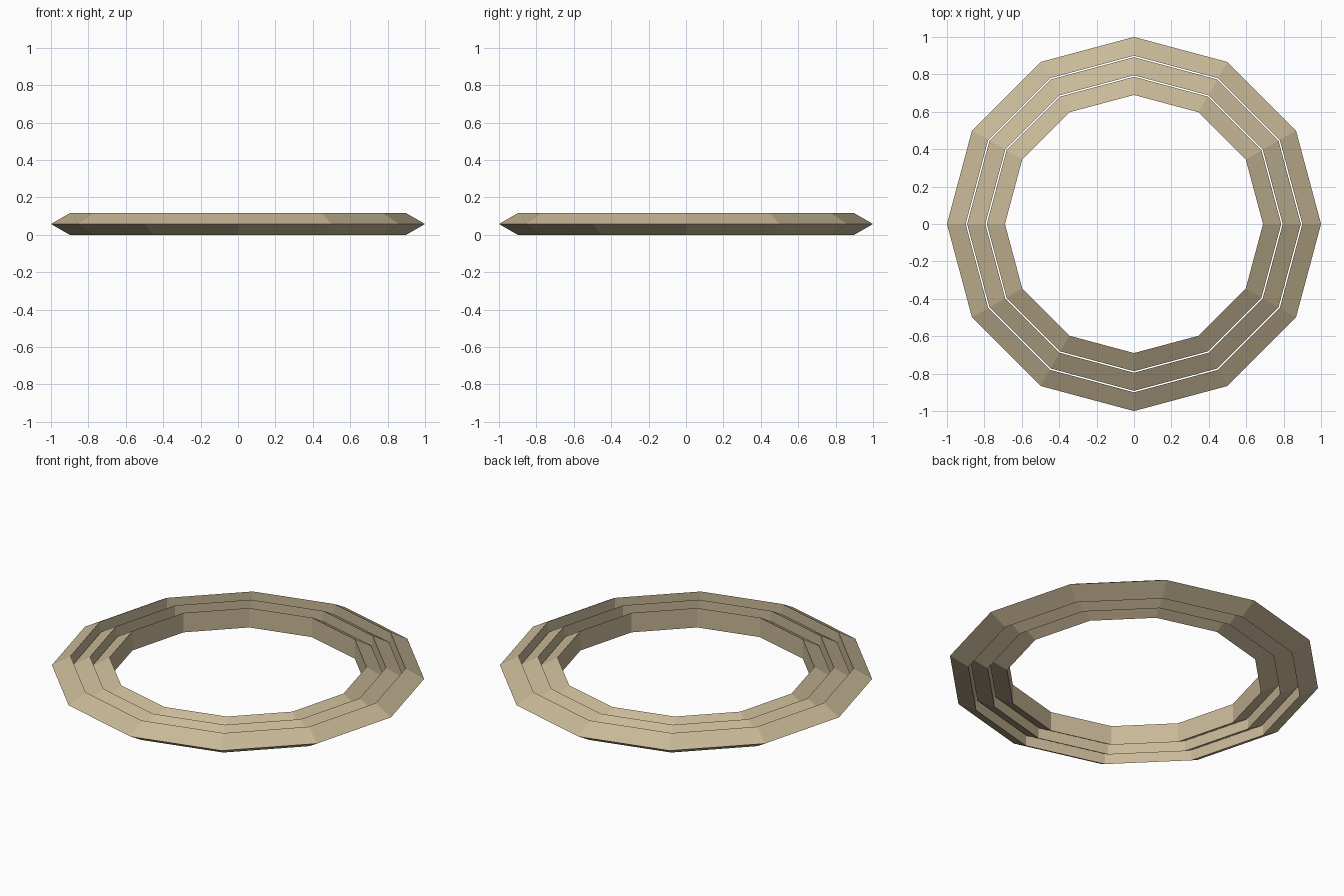
import bpy, bmesh
from math import cos, sin, pi

if "Cube" in bpy.data.objects:
    bpy.data.objects.remove(bpy.data.objects["Cube"])

SIDES = 12
HEIGHT = 0.115


def ring(name, inner, outer):
    # Triangular section: vertical inner wall, ridge pointing outward
    profile = [(inner, 0), (outer, HEIGHT / 2), (inner, HEIGHT)]
    bm = bmesh.new()
    loops = []
    for i in range(SIDES):
        a = 2 * pi * i / SIDES
        loops.append([bm.verts.new((r * cos(a), r * sin(a), z)) for r, z in profile])
    for i in range(SIDES):
        p, q = loops[i], loops[(i + 1) % SIDES]
        for j in range(3):
            k = (j + 1) % 3
            bm.faces.new((p[j], q[j], q[k], p[k]))
    bmesh.ops.recalc_face_normals(bm, faces=bm.faces)
    mesh = bpy.data.meshes.new(name)
    bm.to_mesh(mesh)
    bm.free()
    obj = bpy.data.objects.new(name, mesh)
    bpy.context.collection.objects.link(obj)
    mat = bpy.data.materials.get("tan") or bpy.data.materials.new("tan")
    mat.diffuse_color = (0.58, 0.48, 0.31, 1)
    mat.use_nodes = True
    mat.node_tree.nodes["Principled BSDF"].inputs["Base Color"].default_value = mat.diffuse_color
    mesh.materials.append(mat)
    return obj


# Three nested rings with narrow gaps
ring("outer_ring", 0.90, 1.0)
ring("middle_ring", 0.795, 0.892)
ring("inner_ring", 0.69, 0.787)
